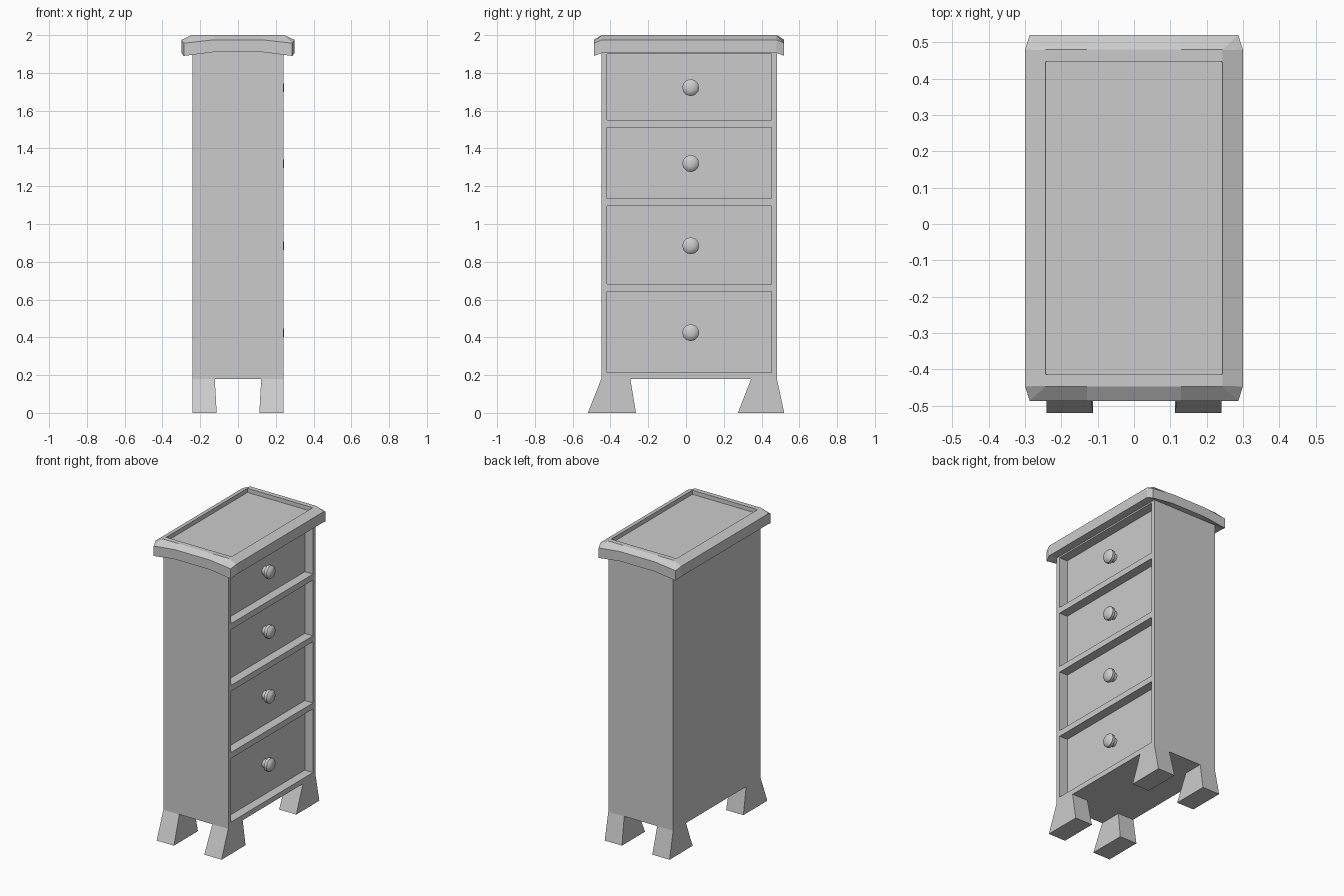
import bpy, bmesh, math

if "Cube" in bpy.data.objects:
    bpy.data.objects.remove(bpy.data.objects["Cube"])

CY = 0.0165             # cabinet centre in y
HX, HY = 0.2415, 0.465  # cabinet half sizes
Z0, Z1 = 0.18, 1.91
DEPTH = 0.0615          # drawer recess


def make(name, verts, faces):
    me = bpy.data.meshes.new(name)
    me.from_pydata(verts, [], faces)
    ob = bpy.data.objects.new(name, me)
    bpy.context.collection.objects.link(ob)
    bm = bmesh.new()
    bm.from_mesh(me)
    bmesh.ops.remove_doubles(bm, verts=bm.verts, dist=0.0005)
    bmesh.ops.recalc_face_normals(bm, faces=bm.faces)
    bm.to_mesh(me)
    bm.free()
    return ob


# carcass: plain sides and a drawer side made of frame cells and recesses
V, F = [], []


def quad(*pts):
    F.append(range(len(V), len(V) + 4))
    V.extend(pts)


ya, yb = CY - HY, CY + HY
quad((-HX, ya, Z0), (-HX, yb, Z0), (-HX, yb, Z1), (-HX, ya, Z1))
for y in (ya, yb):
    quad((-HX, y, Z0), (HX, y, Z0), (HX, y, Z1), (-HX, y, Z1))
quad((-HX, ya, Z0), (HX, ya, Z0), (HX, yb, Z0), (-HX, yb, Z0))
ys = [ya, -0.418, 0.453, yb]
zs = [Z0, 0.215, 0.643, 0.683, 1.095, 1.135, 1.51, 1.55, 1.90, Z1]
for i in range(3):
    for j in range(9):
        c = [(ys[i], zs[j]), (ys[i + 1], zs[j]), (ys[i + 1], zs[j + 1]), (ys[i], zs[j + 1])]
        if i == 1 and j % 2:
            quad(*[(HX - DEPTH, *p) for p in c])
            for k in range(4):
                a, b = c[k], c[(k + 1) % 4]
                quad((HX, *a), (HX, *b), (HX - DEPTH, *b), (HX - DEPTH, *a))
        else:
            quad(*[(HX, *p) for p in c])
make("cabinet", V, F)

# splayed legs: (inner, outer) in y at top and bottom
for end, t, b in (("front", (-0.295, ya), (-0.265, -0.52)), ("back", (0.345, yb), (0.275, 0.52))):
    for s, side in ((-1, "left"), (1, "right")):
        v = []
        for z, (i, o), xi in ((0, b, 0.113), (Z0, t, 0.123)):
            v += [(s * xi, i, z), (s * HX, i, z), (s * HX, o, z), (s * xi, o, z)]
        make(f"{end}_{side}_leg", v,
             [(3, 2, 1, 0)] + [(k, (k + 1) % 4, (k + 1) % 4 + 4, k + 4) for k in range(4)])


# top: stacked rings with arched ends, clipped corners and a tray
def ring(p, q, r):
    out = []
    for sx, sy, pts in ((1, 1, (r, q, p)), (-1, 1, (p, q, r)), (-1, -1, (r, q, p)), (1, -1, (p, q, r))):
        out += [(sx * x, CY + sy * y, z) for x, y, z in pts]
    return out


rings = [
    ring((0.13, HY, 1.91), (0.24, HY, 1.91), (HX, 0.464, 1.91)),
    ring((0.13, 0.5035, 1.91), (0.287, 0.5035, 1.89), (0.30, 0.4635, 1.905)),
    ring((0.13, 0.5035, 1.975), (0.287, 0.5035, 1.957), (0.30, 0.4635, 1.975)),
    ring((0.13, 0.4635, 2.0), (0.243, 0.4635, 2.0), (0.244, 0.4625, 2.0)),
    ring((0.13, 0.431, 2.0), (0.242, 0.431, 2.0), (0.243, 0.43, 2.0)),
    ring((0.13, 0.4305, 1.973), (0.241, 0.4305, 1.973), (0.242, 0.4295, 1.973)),
]
n, last = 12, len(rings) - 1
faces = [(a * n + k, a * n + (k + 1) % n, (a + 1) * n + (k + 1) % n, (a + 1) * n + k)
         for a in range(last) for k in range(n)]
faces.append(range(last * n, (last + 1) * n))
make("cabinet_top", [p for r in rings for p in r], faces)

# drawer knobs: small turned mushroom profile along x
profile = [(0.028, 0.178), (0.028, 0.200), (0.044, 0.206), (0.045, 0.226), (0.034, 0.238), (0.018, 0.244)]
m = 12
for i, z in enumerate((0.425, 0.885, 1.32, 1.722)):
    v = [(x, 0.025 + r * math.cos(2 * math.pi * k / m), z + r * math.sin(2 * math.pi * k / m))
         for r, x in profile for k in range(m)]
    f = [(a * m + k, a * m + (k + 1) % m, (a + 1) * m + (k + 1) % m, (a + 1) * m + k)
         for a in range(len(profile) - 1) for k in range(m)]
    f.append(range((len(profile) - 1) * m, len(profile) * m))
    knob = make(f"drawer_knob_{i + 1}", v, f)
    bpy.ops.object.select_all(action='DESELECT')
    knob.select_set(True)
    bpy.context.view_layer.objects.active = knob
    bpy.ops.object.shade_smooth_by_angle(angle=math.radians(35))
